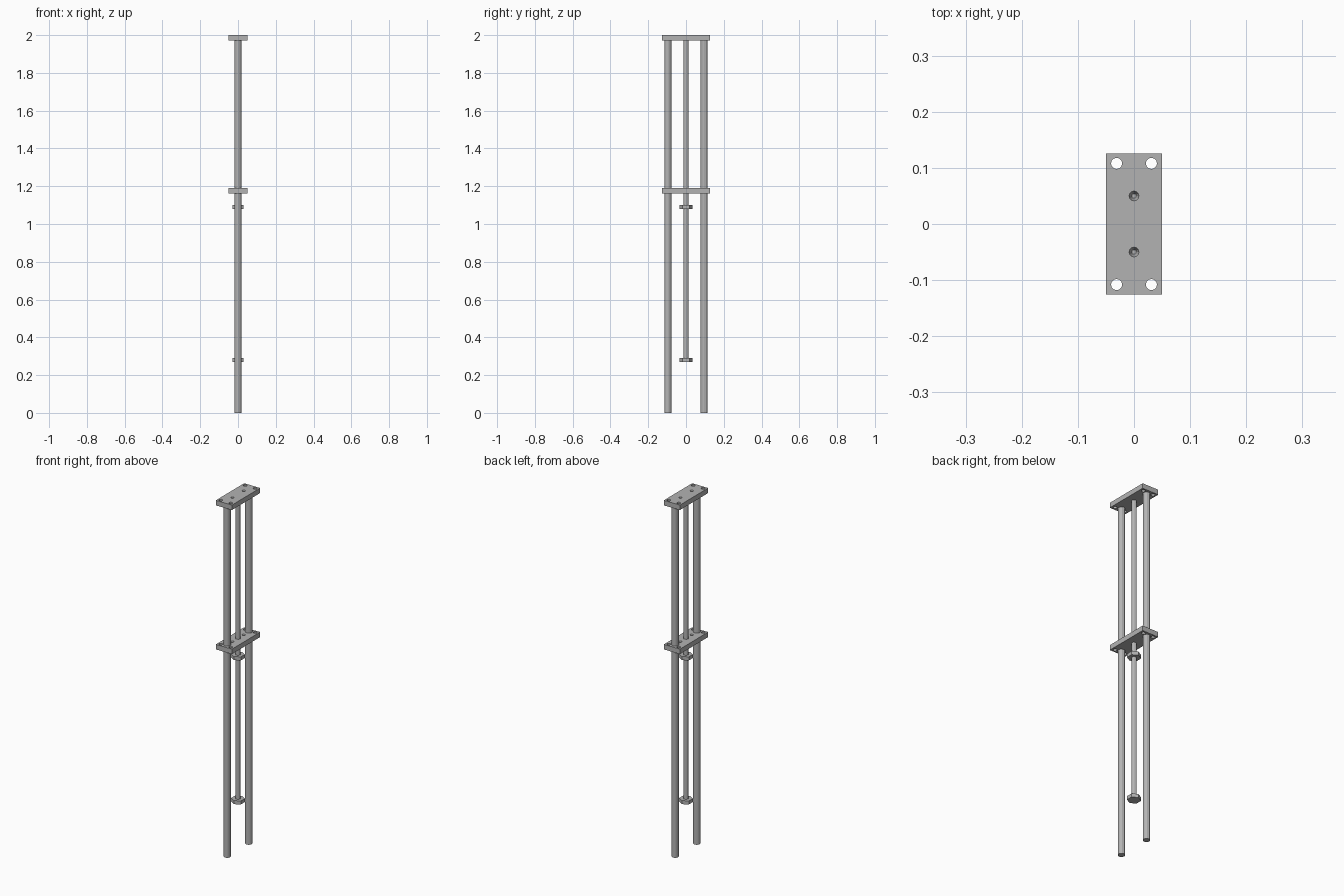
import bpy
import bmesh
from math import pi
from mathutils import Matrix

if "Cube" in bpy.data.objects:
    bpy.data.objects.remove(bpy.data.objects["Cube"], do_unlink=True)

steel = bpy.data.materials.new("steel_grey")
steel.use_nodes = True
colour = (0.45, 0.45, 0.45, 1)
steel.diffuse_color = colour
steel.node_tree.nodes["Principled BSDF"].inputs["Base Color"].default_value = colour

PLATE_X, PLATE_Y, THICK = 0.1, 0.252, 0.028
ROD_Y = 0.096


def add_cylinder(bm, x, y, bottom, top, r1, r2=None, sides=12, turn=0):
    """Closed prism or cone between two heights."""
    place = Matrix.Translation((x, y, (bottom + top) / 2)) @ Matrix.Rotation(turn, 4, "Z")
    bmesh.ops.create_cone(bm, cap_ends=True, segments=sides, radius1=r1,
                          radius2=r1 if r2 is None else r2,
                          depth=top - bottom, matrix=place)


def finish(name, bm, smooth=False):
    mesh = bpy.data.meshes.new(name)
    bm.to_mesh(mesh)
    bm.free()
    mesh.materials.append(steel)
    ob = bpy.data.objects.new(name, mesh)
    bpy.context.collection.objects.link(ob)
    return ob


def plate(name, top):
    """Drilled cross plate: four corner holes and two blind dimples."""
    bm = bmesh.new()
    bmesh.ops.create_cube(bm, size=1, matrix=Matrix.Translation((0, 0, top - THICK / 2))
                          @ Matrix.Diagonal((PLATE_X, PLATE_Y, THICK, 1)))
    ob = finish(name, bm)
    bm = bmesh.new()
    for sy in (-1, 1):
        for sx in (-1, 1):
            add_cylinder(bm, sx * 0.031, sy * 0.108, top - 0.1, top + 0.1, 0.01)
        add_cylinder(bm, 0, sy * 0.05, top - 0.016, top + 0.004, 0.004, 0.01)
    cutter = finish(name + "_drill", bm)
    cutter.hide_render = True
    mod = ob.modifiers.new("holes", "BOOLEAN")
    mod.operation = "DIFFERENCE"
    mod.solver = "EXACT"
    mod.object = cutter
    bpy.context.view_layer.objects.active = ob
    bpy.ops.object.modifier_apply(modifier=mod.name)
    bpy.data.objects.remove(cutter, do_unlink=True)


# Cross plates
plate("top_plate", 2.0)
plate("sliding_plate", 1.19)

# Guide rods
for name, y in (("front_guide_rod", -ROD_Y), ("back_guide_rod", ROD_Y)):
    bm = bmesh.new()
    add_cylinder(bm, 0, y, 0, 1.98, 0.0185)
    finish(name, bm)

# Central threaded rod
bm = bmesh.new()
add_cylinder(bm, 0, 0, 0.28, 1.98, 0.0135)
finish("central_screw", bm)

# Hex nut below the sliding plate and hex head at the end of the screw
for name, z in (("upper_nut", 1.08), ("lower_nut", 0.27)):
    bm = bmesh.new()
    add_cylinder(bm, 0, 0, z, z + 0.02, 0.035, sides=6, turn=pi / 6 * 0)
    finish(name, bm)
